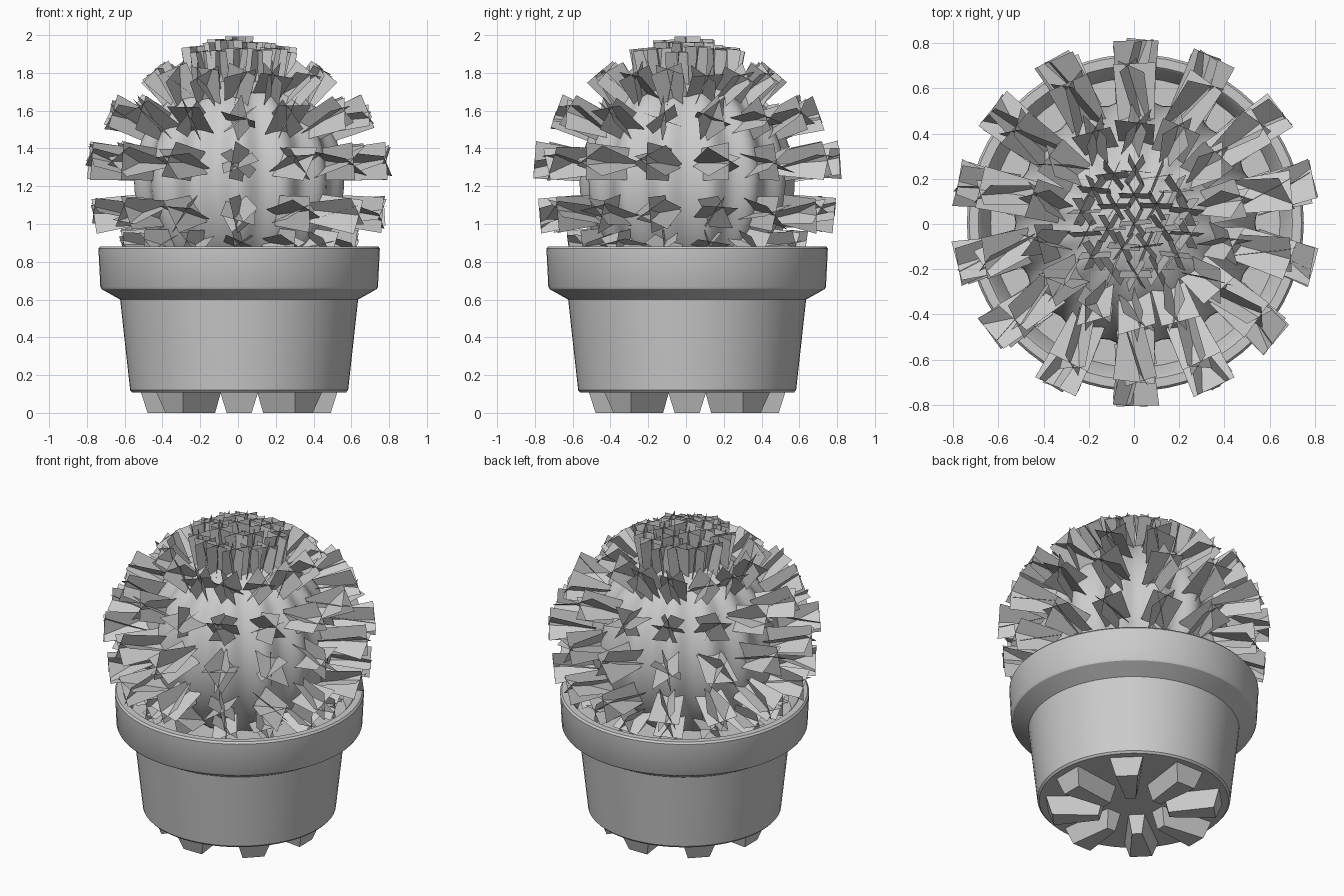
import bpy, bmesh, math, random
from mathutils import Vector, Matrix

random.seed(4)
RIBS = 14

cube = bpy.data.objects.get("Cube")
if cube:
    bpy.data.objects.remove(cube)

grey = bpy.data.materials.new("plain grey")
grey.use_nodes = True
grey.diffuse_color = (0.6, 0.6, 0.6, 1)
grey.node_tree.nodes["Principled BSDF"].inputs["Base Color"].default_value = (0.6, 0.6, 0.6, 1)


def finish(name, bm, smooth=None):
    mesh = bpy.data.meshes.new(name)
    bm.to_mesh(mesh)
    bm.free()
    mesh.materials.append(grey)
    obj = bpy.data.objects.new(name, mesh)
    obj.location = (0.006, 0.006, 0)
    bpy.context.collection.objects.link(obj)
    if smooth:
        bpy.ops.object.select_all(action="DESELECT")
        bpy.context.view_layer.objects.active = obj
        obj.select_set(True)
        bpy.ops.object.shade_smooth_by_angle(angle=math.radians(smooth))
    return obj


def lathe(name, profile, steps=64, smooth=28):
    bm = bmesh.new()
    verts = [bm.verts.new((r, 0, z)) for r, z in profile]
    edges = [bm.edges.new(pair) for pair in zip(verts, verts[1:])]
    bmesh.ops.spin(bm, geom=verts + edges, cent=(0, 0, 0), axis=(0, 0, 1),
                   angle=math.tau, steps=steps, use_duplicate=False)
    bmesh.ops.remove_doubles(bm, verts=bm.verts, dist=0.0005)
    bmesh.ops.recalc_face_normals(bm, faces=bm.faces)
    return finish(name, bm, smooth)


# Pot with a heavy rim, and the soil inside it
lathe("pot", [(0, 0.12), (0.566, 0.108), (0.577, 0.12), (0.63, 0.6),
              (0.728, 0.655), (0.735, 0.667), (0.745, 0.87), (0.735, 0.882),
              (0.695, 0.882), (0.685, 0.872), (0.64, 0.74), (0.62, 0.7), (0, 0.7)])
lathe("soil", [(0, 0.745), (0.641, 0.74)])

# Eight wedge feet, narrowing towards the middle
bm = bmesh.new()
for i in range(8):
    turn = Matrix.Rotation(i * math.tau / 8, 3, "Z")
    rings = []
    for z, inner, outer, wi, wo in ((0.125, 0.18, 0.525, 0.05, 0.105),
                                    (0, 0.21, 0.485, 0.03, 0.066)):
        corners = ((inner, -wi), (outer, -wo), (outer, wo), (inner, wi))
        rings.append([bm.verts.new(turn @ Vector((x, y, z))) for x, y in corners])
    top, bottom = rings
    bm.faces.new(top)
    bm.faces.new(bottom[::-1])
    for k in range(4):
        n = (k + 1) % 4
        bm.faces.new((top[k], bottom[k], bottom[n], top[n]))
bmesh.ops.recalc_face_normals(bm, faces=bm.faces)
finish("feet", bm)

# Softly ribbed round cactus body, ribs fading out at the poles
CENTRE = Vector((0, 0, 1.23))
bm = bmesh.new()
bmesh.ops.create_uvsphere(bm, u_segments=RIBS * 8, v_segments=32, radius=0.57)
for v in bm.verts:
    flat = math.hypot(v.co.x, v.co.y)
    angle = math.atan2(v.co.y, v.co.x) - math.pi / 2
    groove = (1 - math.cos(angle * RIBS)) / 2
    shrink = 1 - 0.07 * groove * min(1, flat / 0.25)
    v.co.x *= shrink
    v.co.y *= shrink
    v.co += CENTRE
finish("cactus_body", bm, 60)


def add_clump(bm, base, direction, length, width, lean, start):
    """Three near-rectangular blades crossing at mid-length, each leaning off the axis."""
    axis = direction.normalized()
    side = axis.orthogonal().normalized()
    middle = base + axis * length / 2
    for k in range(3):
        across = Matrix.Rotation(start + k * math.pi / 3, 3, axis) @ side
        tilt = random.choice((-1, 1)) * lean * random.uniform(0.6, 1.2)
        along = Matrix.Rotation(tilt, 3, across) @ axis * length / 2
        half = across * width / 2
        corners = (middle - along - half * 0.85, middle - along + half * 0.85,
                   middle + along + half, middle + along - half)
        bm.faces.new([bm.verts.new(c) for c in corners])


# Spine clumps in rows along the ribs: latitude, lift of the axis, length, width
bm = bmesh.new()
ROWS = ((-37, -8, 0.2, 0.18), (-17, -5, 0.27, 0.19), (9, 4, 0.28, 0.2),
        (31, 20, 0.25, 0.19), (52, 50, 0.2, 0.18))
for latitude, lift, length, width in ROWS:
    lat, up = math.radians(latitude), math.radians(lift)
    for i in range(RIBS):
        a = math.pi / 2 + i * math.tau / RIBS
        out = Vector((math.cos(a), math.sin(a), 0))
        base = CENTRE + (out * math.cos(lat) + Vector((0, 0, math.sin(lat)))) * 0.54
        add_clump(bm, base, out * math.cos(up) + Vector((0, 0, math.sin(up))),
                  length, width, 0.27, random.uniform(0, math.pi))
finish("rib_spines", bm)

# Upright crown of spines on top, stepping down towards its edge
bm = bmesh.new()
for count, radius, z in ((14, 0.215, 1.725), (7, 0.11, 1.765), (1, 0, 1.775)):
    for i in range(count):
        a = math.pi / 2 + i * math.tau / count
        out = Vector((math.cos(a), math.sin(a), 0))
        foot = out * radius + Vector((0, 0, z + random.uniform(-0.025, 0.015)))
        add_clump(bm, foot, out * radius * 0.5 + Vector((0, 0, 1)),
                  0.21, 0.15, 0.1, 0.26 + random.uniform(-0.15, 0.15))
for v in bm.verts:
    v.co.z = min(v.co.z, 2.0)
finish("crown_spines", bm)
